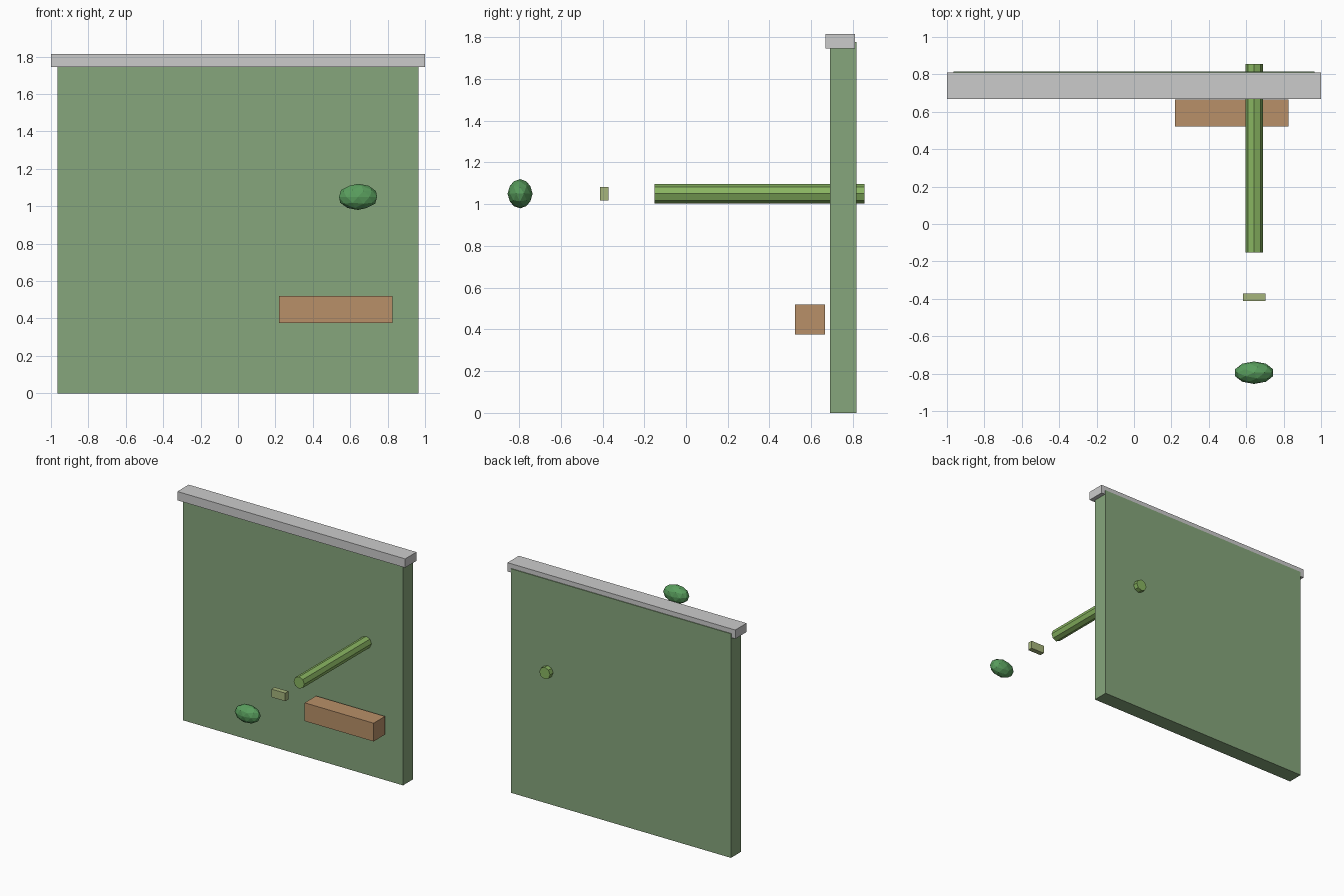
import bpy
from math import radians

if "Cube" in bpy.data.objects:
    bpy.data.objects.remove(bpy.data.objects["Cube"])


def finish(obj, name, color=None):
    obj.name = name
    obj.data.name = name
    if color:
        mat = bpy.data.materials.new(name + "_colour")
        mat.diffuse_color = (*color, 1)
        mat.use_nodes = True
        mat.node_tree.nodes["Principled BSDF"].inputs["Base Color"].default_value = mat.diffuse_color
        obj.data.materials.append(mat)
    return obj


def box(name, lo, hi, color=None):
    center = [(a + b) / 2 for a, b in zip(lo, hi)]
    bpy.ops.mesh.primitive_cube_add(size=1, location=center)
    obj = bpy.context.object
    obj.scale = [b - a for a, b in zip(lo, hi)]
    return finish(obj, name, color)


# wall panel and its grey coping
box("wall", (-0.966, 0.69, 0), (0.966, 0.816, 1.778), (0.24, 0.38, 0.20))
box("wall_cap", (-1, 0.668, 1.745), (1, 0.81, 1.815))

# wooden planter box in front of the wall
box("planter_box", (0.22, 0.522, 0.375), (0.825, 0.665, 0.52), (0.48, 0.28, 0.14))

# eight-sided pole running through the wall
bpy.ops.mesh.primitive_cylinder_add(vertices=8, radius=0.047, depth=1.007,
                                    location=(0.642, 0.3515, 1.05),
                                    rotation=(radians(90), 0, 0))
finish(bpy.context.object, "pole", (0.25, 0.46, 0.12))

# small floating block
box("small_block", (0.582, -0.411, 1.018), (0.702, -0.371, 1.082), (0.38, 0.46, 0.20))

# faceted leafy tip
bpy.ops.mesh.primitive_ico_sphere_add(subdivisions=2, radius=1,
                                      location=(0.642, -0.795, 1.05))
tip = finish(bpy.context.object, "leaf_tip", (0.10, 0.34, 0.11))
tip.scale = (0.107, 0.06, 0.07)
